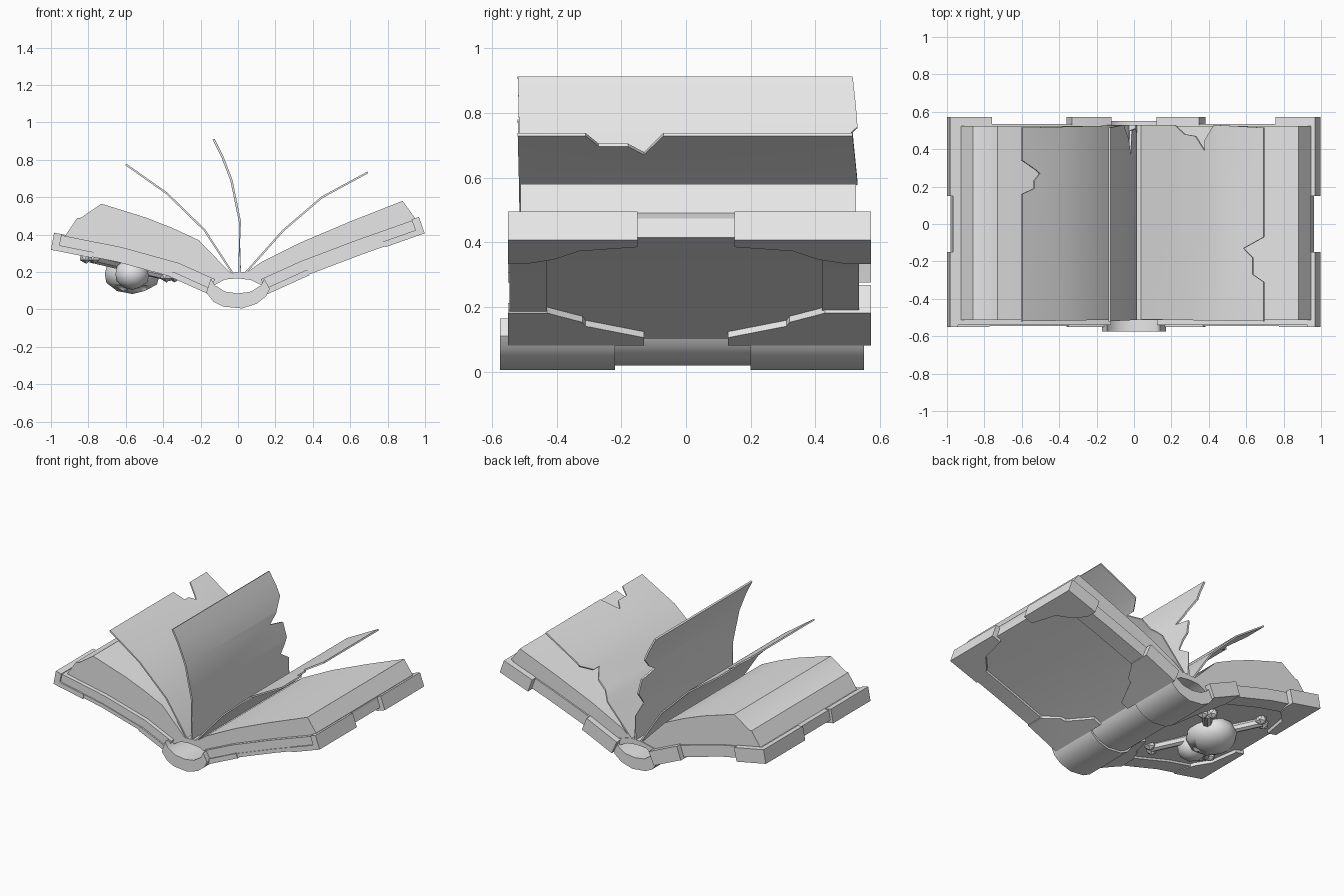
import bpy, bmesh, math
from mathutils import Vector

if "Cube" in bpy.data.objects:
    bpy.data.objects.remove(bpy.data.objects["Cube"])

grey = bpy.data.materials.new("stone grey")
grey.diffuse_color = (0.8, 0.8, 0.8, 1)
grey.use_nodes = True
grey.node_tree.nodes["Principled BSDF"].inputs["Base Color"].default_value = grey.diffuse_color


def finish(name, bm, angle=30):
    bmesh.ops.recalc_face_normals(bm, faces=bm.faces)
    me = bpy.data.meshes.new(name)
    bm.to_mesh(me)
    bm.free()
    me.materials.append(grey)
    ob = bpy.data.objects.new(name, me)
    bpy.context.collection.objects.link(ob)
    bpy.ops.object.select_all(action='DESELECT')
    ob.select_set(True)
    bpy.context.view_layer.objects.active = ob
    bpy.ops.object.shade_smooth_by_angle(angle=math.radians(angle))
    return ob


def solid(outline, a, b, to3d):
    """Closed outline extruded from a to b, placed by to3d(p, q, depth)."""
    bm = bmesh.new()
    face = bm.faces.new([bm.verts.new(to3d(p, q, a)) for p, q in outline])
    new = bmesh.ops.extrude_face_region(bm, geom=[face])["geom"]
    shift = Vector(to3d(0, 0, b)) - Vector(to3d(0, 0, a))
    bmesh.ops.translate(bm, vec=shift, verts=[v for v in new if isinstance(v, bmesh.types.BMVert)])
    return bm


def prism(name, profile, y0, y1):
    """Front profile (x, z) extruded along y."""
    bm = solid(profile, y0, y1, lambda x, z, y: (x, y, z))
    bmesh.ops.triangulate(bm, faces=[f for f in bm.faces if len(f.verts) > 4])
    return finish(name, bm)


def sheet(name, outline, path, w0, w1):
    """Outline (u, y) bent along a path; u counts the path points."""
    pts = [Vector((x, 0, z)) for x, z in path]
    n = len(pts) - 1
    normals = []
    for i in range(n + 1):
        d = (pts[min(i + 1, n)] - pts[max(i - 1, 0)]).normalized()
        nv = Vector((-d.z, 0, d.x))
        normals.append(nv if nv.z >= 0 else -nv)
    bm = solid(outline, w0, w1, lambda u, y, w: (u, y, w))
    for i in range(1, n):
        bmesh.ops.bisect_plane(bm, geom=bm.verts[:] + bm.edges[:] + bm.faces[:],
                               plane_co=(i, 0, 0), plane_no=(1, 0, 0), dist=1e-5)
    bmesh.ops.triangulate(bm, faces=bm.faces[:])
    for v in bm.verts:
        u, y, w = v.co
        i = min(max(int(u), 0), n - 1)
        p = pts[i].lerp(pts[i + 1], u - i)
        v.co = p + normals[i].lerp(normals[i + 1], u - i) * w
        v.co.y = y
    return finish(name, bm)


# Covers with underside frame and corner plates
covers = {
    "left": [(-.15, .10), (-.34, .185), (-.64, .268), (-.98, .335)],
    "right": [(.15, .10), (.36, .195), (.65, .305), (.975, .42)],
}
for side, path in covers.items():
    end = 3 if side == "left" else 2.96
    sheet(side + "_cover", [(0, -.54), (end, -.54), (end, .535), (0, .535)], path, 0, .067)
    sheet(side + "_front_rim", [(.8, -.545), (2.6, -.545), (2.6, -.43), (.8, -.43)], path, -.015, .01)
    sheet(side + "_back_rim", [(.8, .42), (2.6, .42), (2.6, .535), (.8, .535)], path, -.010, .01)
    for end_name, s, edge in (("front", -1, .55), ("back", 1, .572)):
        inner = [(0, s * edge), (1.05, s * edge), (1.05, s * .43), (.75, s * .32), (.62, s * .31),
                 (.25, s * .13), (0, s * .13)]
        outer = [(3.05, s * edge), (2.4, s * edge), (2.4, s * .5), (2.52, s * .41),
                 (2.75, s * .33), (2.86, s * .15), (3.05, s * .15)]
        sheet(f"{side}_{end_name}_inner_plate", inner, path, -.02, .012)
        sheet(f"{side}_{end_name}_outer_plate", outer, path, -.02, .012)
        # Plate edges wrapped around the board
        lip = [(2.93, s * .15), (3.05, s * .15), (3.05, s * edge), (2.93, s * edge)]
        sheet(f"{side}_{end_name}_corner_lip", lip, path, -.02, .073)
        if s > 0:
            for part, a, b in (("inner", 0, 1.05), ("outer", 2.4, 3.05)):
                sheet(f"{side}_{part}_edge_lip", [(a, .53), (b, .53), (b, edge), (a, edge)], path, -.02, .073)

# Hollow spine with two thicker end bands
outer = [(-.145, .165), (-.17, .09), (-.13, .04), (-.08, .015), (.02, .005),
         (.10, .03), (.15, .07), (.17, .11), (.14, .165)]
inner = [(.125, .13), (.07, .095), (0, .085), (-.07, .095), (-.125, .13)]
slim = [(x * .93, .13 + (z - .13) * .89) for x, z in outer]
prism("spine_middle", slim + inner, -.25, .23)
prism("spine_front_band", outer + inner, -.575, -.22)
prism("spine_back_band", outer + inner, .2, .55)

# Page blocks and the gutter that joins them
prism("page_gutter", [(-.125, .13), (-.07, .16), (0, .166), (.07, .157), (.125, .13),
                      (.14, .17), (.05, .2), (-.04, .195), (-.15, .17)], -.512, .53)
prism("left_page_block", [(-.04, .195), (-.21, .37), (-.35, .435), (-.49, .49), (-.73, .565), (-.84, .49),
                          (-.86, .488), (-.93, .385), (-.64, .325), (-.33, .24), (-.15, .155)], -.512, .525)
prism("right_page_block", [(.05, .2), (.12, .25), (.34, .36), (.6, .47), (.88, .58), (.945, .49),
                           (.94, .465), (.65, .36), (.36, .25), (.14, .155)], -.512, .525)

# Loose pages with torn edges
sheet("left_loose_page",
      [(0, -.51), (3, -.52), (3, .16), (2.71, .19), (2.71, .23), (2.57, .27), (2.67, .29), (3, .34),
       (3, .515), (0, .53)],
      [(-.03, .195), (-.18, .425), (-.38, .62), (-.6, .775)], -.005, .005)
sheet("middle_loose_page",
      [(0, -.51), (4, -.52), (4, .515), (2.5, .53), (1.95, .45), (1.73, .37), (1.6, .5), (1.14, .51),
       (.8, .44), (.6, .53), (0, .53)],
      [(.01, .19), (.01, .47), (-.035, .69), (-.085, .82), (-.13, .91)], -.006, .006)
sheet("right_loose_page",
      [(0, -.51), (3, -.52), (3, -.31), (2.76, -.27), (2.76, -.18), (2.56, -.13), (3, -.07), (3, .515),
       (1.9, .53), (1.67, .45), (1.67, .39), (1.43, .47), (1.15, .48), (.9, .53), (0, .53)],
      [(.04, .195), (.24, .42), (.45, .6), (.695, .733)], -.005, .005)


# Skull and crossed bones under the left cover
def ball(bm, centre, radii, detail=2):
    vs = bmesh.ops.create_icosphere(bm, subdivisions=detail, radius=1)["verts"]
    for v in vs:
        v.co = Vector(centre) + Vector([c * r for c, r in zip(v.co, radii)])


bm = bmesh.new()
ball(bm, (-.565, .06, .19), (.155, .165, .108))
skull = finish("skull_cranium", bm)
bm = bmesh.new()
ball(bm, (-.565, -.12, .19), (.095, .10, .085))
finish("skull_jaw", bm)
bm = bmesh.new()
for sx in (-1, 1):
    ball(bm, (-.565 + sx * .065, -.03, .09), (.04, .04, .04))
sockets = finish("eye_socket_cutter", bm)
sockets.hide_render = True
sockets.hide_viewport = True
cut = skull.modifiers.new("sockets", 'BOOLEAN')
cut.operation = 'DIFFERENCE'
cut.object = sockets

for name, s in (("bone_a", 1), ("bone_b", -1)):
    a, b = Vector((-.79, s * .27, .28)), Vector((-.36, -s * .27, .18))
    d = b - a
    bm = bmesh.new()
    vs = bmesh.ops.create_cone(bm, cap_ends=True, segments=8, radius1=.03, radius2=.03, depth=d.length)["verts"]
    rot = d.to_track_quat('Z', 'Y')
    for v in vs:
        v.co = rot @ v.co + (a + b) / 2
    side = d.cross(Vector((0, 0, 1))).normalized() * .028
    for end in (a, b):
        for k in (-1, 1):
            ball(bm, end + side * k, (.038, .038, .036), 1)
    finish(name, bm, 40)
